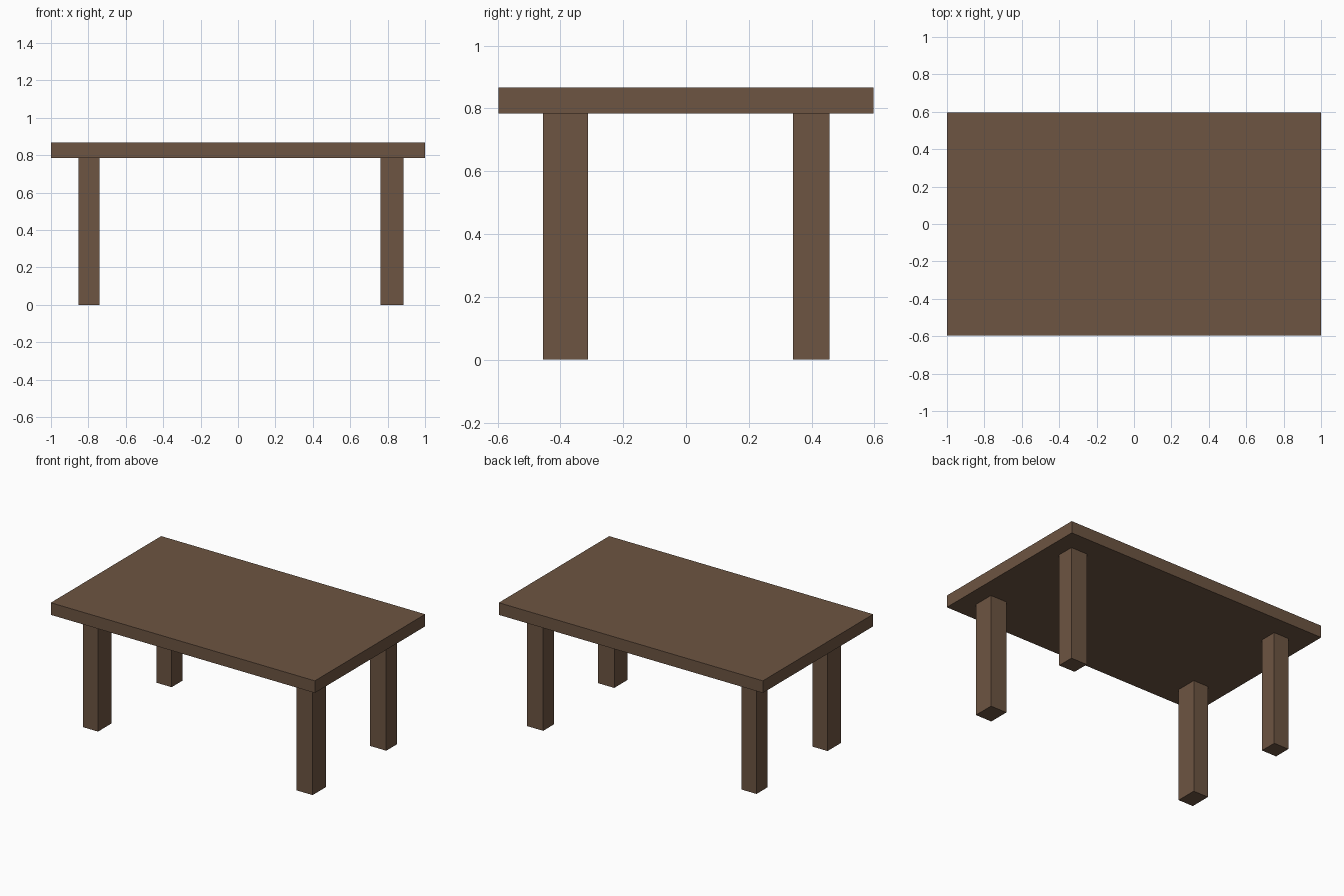
import bpy

if "Cube" in bpy.data.objects:
    bpy.data.objects.remove(bpy.data.objects["Cube"])

wood = bpy.data.materials.new("dark_brown_wood")
wood.diffuse_color = (0.153, 0.090, 0.054, 1.0)
wood.use_nodes = True
wood.node_tree.nodes["Principled BSDF"].inputs["Base Color"].default_value = wood.diffuse_color


def box(name, x, y, z):
    """Box spanning the given (min, max) ranges."""
    bpy.ops.mesh.primitive_cube_add(size=1)
    ob = bpy.context.object
    ob.name = name
    ob.location = [(a + b) / 2 for a, b in (x, y, z)]
    ob.scale = [b - a for a, b in (x, y, z)]
    bpy.ops.object.transform_apply(location=True, rotation=False, scale=True)
    ob.data.materials.append(wood)
    return ob


LEG_TOP, TABLE_TOP = 0.784, 0.867

# Table top slab
box("table_top", (-1, 1), (-0.597, 0.597), (LEG_TOP, TABLE_TOP))

# Four legs, slightly different in thickness per side
columns = {"left": (-0.854, -0.741), "right": (0.762, 0.885)}
rows = {"front": (-0.456, -0.312), "back": (0.340, 0.457)}
for row, y in rows.items():
    for column, x in columns.items():
        box(f"{row}_{column}_leg", x, y, (0, LEG_TOP))
